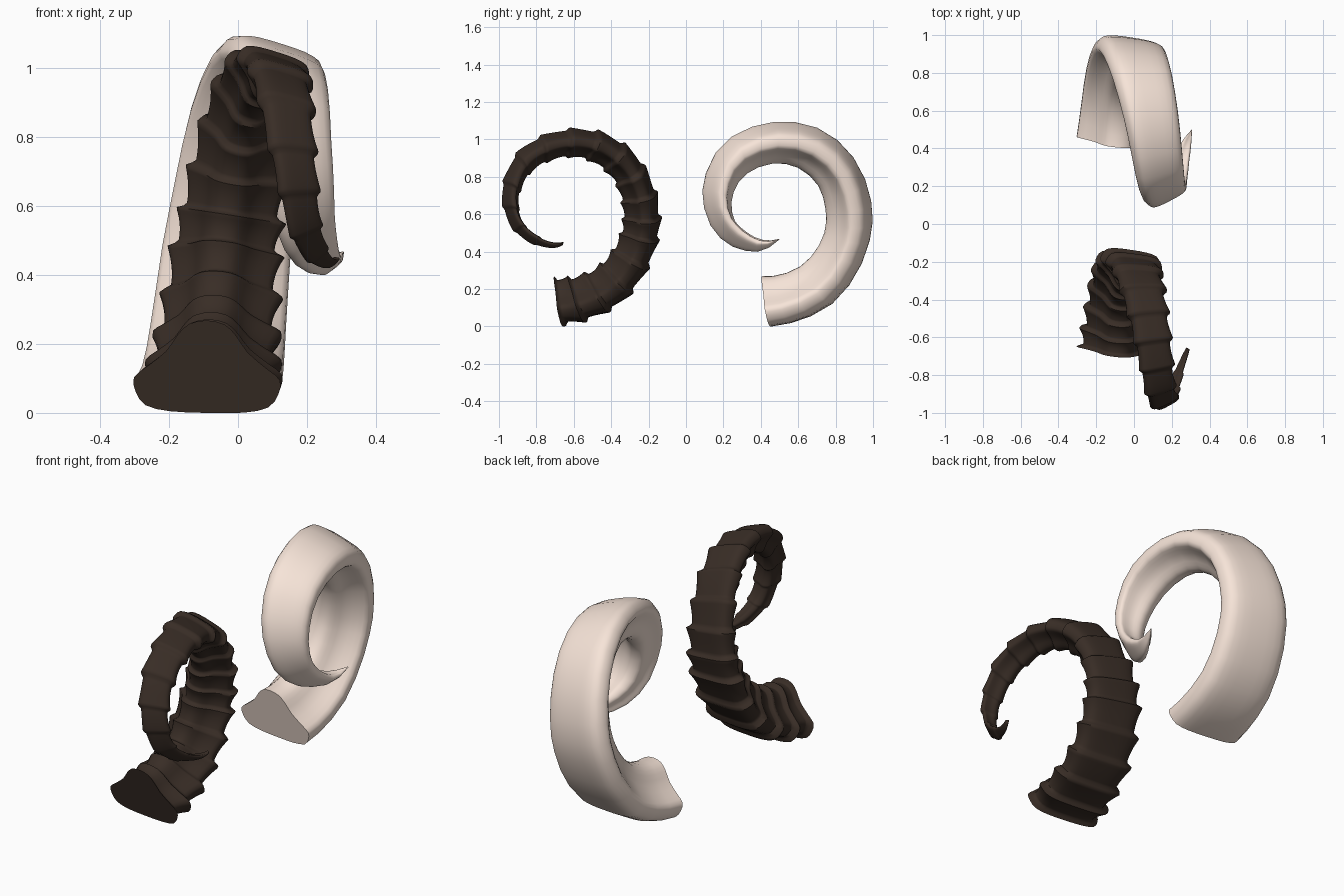
import bpy, bmesh
from math import radians, sin, cos, pi
from mathutils import Vector

if "Cube" in bpy.data.objects:
    bpy.data.objects.remove(bpy.data.objects["Cube"])

# Side-view stations of the spiral: outer y, outer z, inner y, inner z
STATIONS = [
    (.46, .0, .405, .268), (.61, .028, .50, .275), (.78, .112, .61, .32),
    (.912, .268, .69, .40), (.988, .45, .74, .50), (1.005, .60, .75, .59),
    (.97, .775, .735, .69), (.873, .945, .69, .78), (.72, 1.06, .60, .85),
    (.54, 1.10, .50, .875), (.36, 1.075, .39, .855), (.20, .985, .30, .80),
    (.11, .83, .25, .72), (.09, .69, .237, .64), (.13, .55, .255, .56),
    (.21, .455, .30, .515), (.31, .41, .36, .475), (.41, .405, .43, .458),
    (.50, .465, .497, .468)]
DRIFT = [(-.09,), (-.055,), (.0,), (.088,), (.148,), (.208,), (.305,)]
WIDTH = [(.425,), (.385,), (.345,), (.29,), (.238,), (.16,), (.004,)]
ROLL = [(0,), (8,), (16,), (28,), (40,)]

# Bell-shaped half section: flat outer face, hollow flank, narrow inner ridge
HALF = [(0, .5), (.25, .49), (.42, .43), (.49, .28), (.5, .13), (.41, .01),
        (.28, -.16), (.2, -.34), (.12, -.46), (0, -.5)]


def catmull(pts, t, closed=False):
    n = len(pts)
    f = t * (n if closed else n - 1)
    i = int(f) if closed else max(0, min(int(f), n - 2))
    f -= i

    def get(k):
        if closed:
            return Vector(pts[k % n])
        if k < 0:
            return 2 * Vector(pts[0]) - Vector(pts[1])
        if k >= n:
            return 2 * Vector(pts[-1]) - Vector(pts[-2])
        return Vector(pts[k])
    a, b, c, d = (get(k) for k in range(i - 1, i + 3))
    return .5 * (2 * b + (c - a) * f + (2 * a - 5 * b + 4 * c - d) * f * f
                 + (3 * b - a - 3 * c + d) * f ** 3)


def key(pts, t):
    return catmull([(p[0], 0) for p in pts], t)[0]


LOOP = HALF + [(-u, v) for u, v in HALF[-2:0:-1]]
SECTION = [catmull(LOOP, k / 36, True) for k in range(36)]


def middle(t):
    yo, zo, yi, zi = catmull(STATIONS, t)
    return Vector((key(DRIFT, t), (yo + yi) / 2, (zo + zi) / 2))


def ridge(p):
    # quick step in, then a slow flare toward the next crest
    p %= 1
    if p < .14:
        return .5 + .5 * cos(p / .14 * pi)
    return ((p - .14) / .86) ** 2


def horn(name, color, y_shift, rings, end, slim_w=0, slim_d=0, ridges=0):
    bm = bmesh.new()
    loops = []
    for j in range(rings + 1):
        t = end * j / rings
        yo, zo, yi, zi = catmull(STATIONS, t)
        out, inn = Vector((0, yo, zo)), Vector((0, yi, zi))
        e = (out - inn).normalized()
        r = radians(key(ROLL, t))
        w = key(WIDTH, t)
        tilt = w * sin(r)
        depth = max(((out - inn).length - .35 * tilt) / cos(r), .002)
        mid = middle(t) - e * .175 * tilt + Vector((0, y_shift, 0))
        # keep the section square to the sideways drift
        tan = middle(t + .01) - middle(t - .01)
        x = -tan.cross(e).normalized()
        x *= 1 if x.x > 0 else -1
        n, side = e * cos(r) + x * sin(r), x * cos(r) - e * sin(r)
        s = 1
        if ridges and j:
            s = .85 + .18 * ridge(ridges * (1 - (1 - j / rings) ** 1.25))
        w *= s * (1 - slim_w * t)
        depth *= s * (1 - slim_d * t)
        loops.append([bm.verts.new(mid + side * u * w + n * v * depth)
                      for u, v in SECTION])
    m = len(SECTION)
    for a, b in zip(loops, loops[1:]):
        for k in range(m):
            bm.faces.new((a[k], a[(k + 1) % m], b[(k + 1) % m], b[k]))
    bm.faces.new(loops[0])
    bm.faces.new(loops[-1])
    bmesh.ops.recalc_face_normals(bm, faces=bm.faces)
    me = bpy.data.meshes.new(name)
    bm.to_mesh(me)
    bm.free()
    ob = bpy.data.objects.new(name, me)
    bpy.context.collection.objects.link(ob)
    mat = bpy.data.materials.new(name + "_material")
    mat.diffuse_color = color
    mat.use_nodes = True
    mat.node_tree.nodes["Principled BSDF"].inputs["Base Color"].default_value = mat.diffuse_color
    me.materials.append(mat)
    bpy.ops.object.select_all(action='DESELECT')
    ob.select_set(True)
    bpy.context.view_layer.objects.active = ob
    bpy.ops.object.shade_smooth_by_angle(angle=radians(60))
    return ob


# Smooth pale horn at the back, ridged dark horn at the front
horn("smooth_horn", (.93, .78, .69, 1), 0, 27, 1)
horn("ridged_horn", (.04, .026, .019, 1), -1.11, 270, .965,
     slim_w=.5, slim_d=.55, ridges=18)
